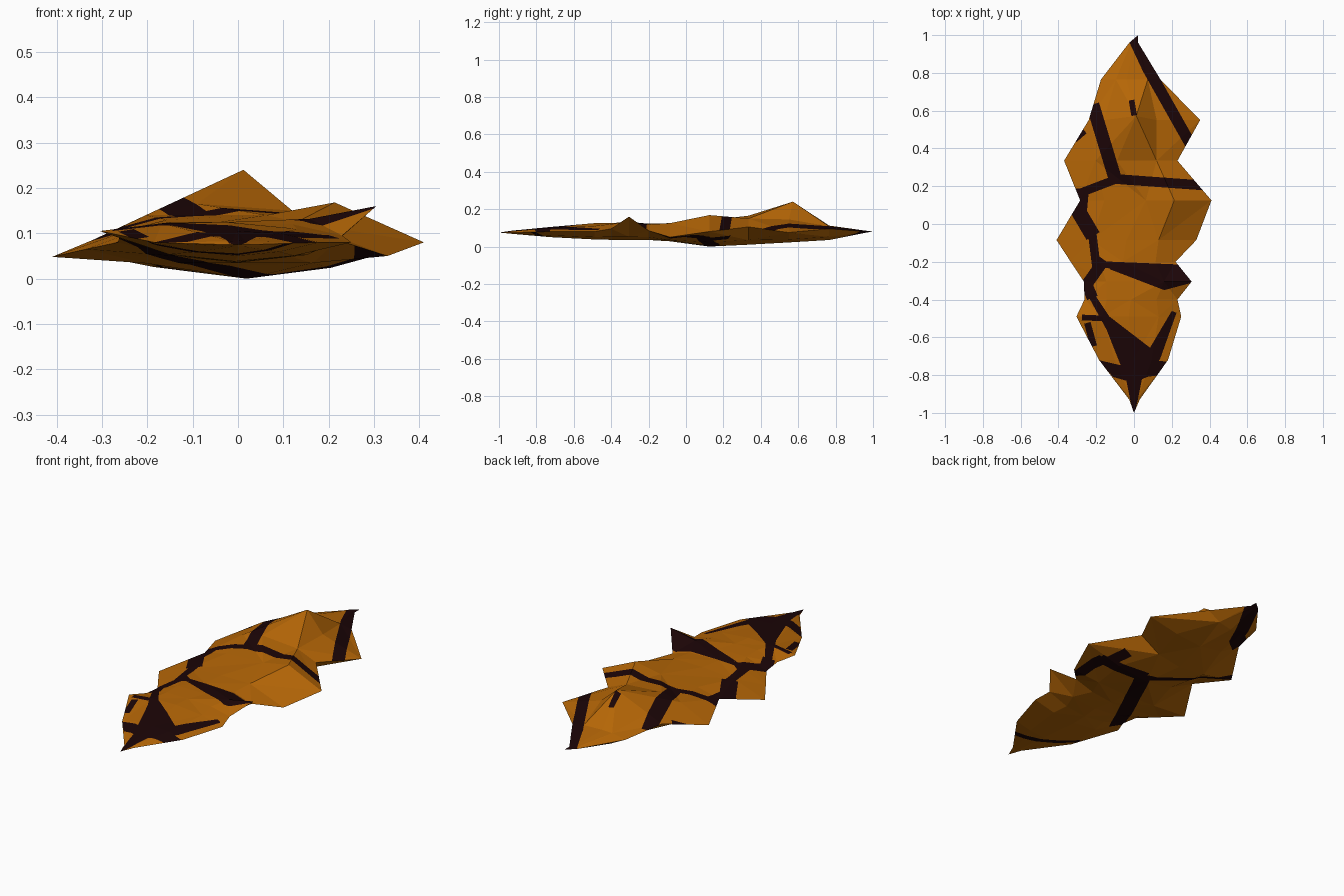
import bpy, bmesh
from mathutils import Vector

if "Cube" in bpy.data.objects:
    bpy.data.objects.remove(bpy.data.objects["Cube"])


def material(name, rgb):
    m = bpy.data.materials.new(name)
    m.diffuse_color = (*rgb, 1)
    m.use_nodes = True
    m.node_tree.nodes["Principled BSDF"].inputs["Base Color"].default_value = m.diffuse_color
    return m


# Cross sections: y, left x, left z, right x, right z, top z (left, middle, right), bottom z
SECTIONS = [
    (-.93, -.025, .075, .03, .075, .082, .085, .082, .068),
    (-.72, -.185, .080, .18, .080, .105, .105, .100, .050),
    (-.49, -.305, .105, .25, .080, .122, .125, .110, .038),
    (-.40, -.262, .090, .23, .095, .125, .125, .120, .036),
    (-.305, -.265, .080, .305, .16, .125, .125, .132, .036),
    (-.20, -.335, .065, .22, .085, .120, .122, .118, .035),
    (-.085, -.41, .048, .33, .050, .112, .125, .125, .028),
    (.125, -.285, .100, .41, .080, .130, .140, .168, .000),
    (.335, -.37, .062, .23, .105, .140, .165, .150, .010),
    (.55, -.24, .115, .35, .075, .150, .150, .145, .022),
    (.765, -.175, .095, .14, .095, .110, .112, .108, .035),
    (.96, -.025, .080, .022, .080, .085, .085, .085, .074),
]

# Dark veins on the top, as centre lines with a width
TOP_VEINS = [
    (.06, [(0, .98), (.075, .82), (.295, .43)]),
    (.07, [(-.215, .62), (-.10, .24)]),
    (.052, [(-.12, .24), (.36, .205)]),
    (.045, [(-.10, .235), (-.27, .17)]),
    (.08, [(-.28, .17), (-.29, .06), (-.225, -.05)]),
    (.045, [(-.225, -.02), (-.20, -.22)]),
    (.06, [(-.165, -.20), (-.25, -.32), (-.225, -.38)]),
    (.035, [(-.17, -.215), (.24, -.232)]),
    (.03, [(-.27, -.495), (-.16, -.50)]),
    (.035, [(-.245, -.53), (-.215, -.64)]),
    (.04, [(-.31, .455), (-.27, .49)]),
    (.03, [(.0, .58), (-.012, .65)]),
]
# Dark patches on the top
TOP_PATCHES = [
    [(-.14, -.235), (.25, -.225), (.31, -.31), (.16, -.35)],
    [(-.26, -.35), (-.20, -.385), (-.13, -.49), (-.145, -.56)],
    [(-.145, -.56), (-.13, -.49), (.085, -.655), (.12, -.79), (.02, -.83), (-.05, -.80)],
    [(.085, -.655), (.20, -.46), (.225, -.47), (.14, -.71), (.10, -.78)],
    [(-.19, -.72), (-.04, -.755), (.0, -.80), (-.04, -.83), (-.11, -.81)],
    [(.08, -.72), (.19, -.73), (.14, -.80), (.06, -.81)],
    [(-.05, -.78), (.05, -.78), (.02, -.93), (0, -1.01), (-.02, -.93)],
]
# Dark veins on the underside
BOTTOM_VEINS = [
    (.065, [(.29, -.16), (.285, .09)]),
    (.08, [(.285, .09), (.06, .143), (-.235, -.415)]),
    (.06, [(.265, .09), (.235, .22)]),
    (.035, [(.06, .143), (-.42, .385)]),
    (.08, [(.02, .98), (-.12, .68), (-.23, .57)]),
    (.035, [(.16, -.84), (-.19, -.67)]),
]


def strips(width, pts):
    """Quads along a centre line."""
    for a, b in zip(pts, pts[1:]):
        a, b = Vector(a), Vector(b)
        d = (b - a).normalized()
        n = Vector((-d.y, d.x)) * width / 2
        a, b = a - d * width * .2, b + d * width * .2
        yield [a - n, b - n, b + n, a + n]


def paint(bm, poly, side):
    """Cut a convex outline into the upper or lower faces and colour its inside."""
    poly = [Vector(p) for p in poly]
    area = sum(p.cross(q) for p, q in zip(poly, poly[1:] + poly[:1]))
    if area < 0:
        poly.reverse()
    lo = [min(p[i] for p in poly) for i in (0, 1)]
    hi = [max(p[i] for p in poly) for i in (0, 1)]
    bm.normal_update()
    faces = [f for f in bm.faces if f.normal.z * side > 0 and all(
        min(v.co[i] for v in f.verts) < hi[i] and max(v.co[i] for v in f.verts) > lo[i]
        for i in (0, 1))]
    for p, q in zip(poly, poly[1:] + poly[:1]):
        if not faces:
            return
        d = q - p
        co, no = Vector((p.x, p.y, 0)), Vector((-d.y, d.x, 0)).normalized()
        geom = set(faces)
        for f in faces:
            geom.update(f.verts)
            geom.update(f.edges)
        out = bmesh.ops.bisect_plane(bm, geom=list(geom), dist=1e-5, plane_co=co, plane_no=no)
        faces = [f for f in out["geom"] if isinstance(f, bmesh.types.BMFace)
                 and (f.calc_center_median() - co).dot(no) > 0]
    for f in faces:
        f.material_index = 1


bm = bmesh.new()

# Jagged slab body with a keeled underside, lofted through the sections
rings = []
for y, xl, zl, xr, zr, tl, tm, tr, b in SECTIONS:
    mid = (xl + xr) / 2
    zbr, zbl = (b + .3 * (min(z, .09) - b) for z in (zr, zl))
    ring = [(xl, zl), (xl * .55, tl), (mid, tm), (xr * .52, tr),
            (xr, zr), (xr * .5, zbr), (mid * .3, b), (xl * .5, zbl)]
    rings.append([bm.verts.new((x, y, z)) for x, z in ring])
n = 8
for k, (r, s) in enumerate(zip(rings, rings[1:])):
    for i in range(n):
        j = (i + 1) % n
        if (i + k) % 2:
            bm.faces.new((r[i], r[j], s[j]))
            bm.faces.new((r[i], s[j], s[i]))
        else:
            bm.faces.new((r[i], r[j], s[i]))
            bm.faces.new((r[j], s[j], s[i]))
for ring, tip in ((rings[0], (0, -1, .075)), (rings[-1], (.022, 1, .08))):
    t = bm.verts.new(tip)
    for i in range(n):
        bm.faces.new((ring[i], ring[(i + 1) % n], t))

# Sharp peak near the back
rings[9][2].co = (.012, .572, .24)
rings[9][1].co.x = -.16
rings[9][3].co.x = .12
rings[8][2].co.x = -.09
rings[10][2].co.x = -.04
# Ridge above the right corner
rings[6][3].co.x = .13

bmesh.ops.recalc_face_normals(bm, faces=bm.faces)

# Painted veins
for width, pts in TOP_VEINS:
    for quad in strips(width, pts):
        paint(bm, quad, 1)
for poly in TOP_PATCHES:
    paint(bm, poly, 1)
for width, pts in BOTTOM_VEINS:
    for quad in strips(width, pts):
        paint(bm, quad, -1)

mesh = bpy.data.meshes.new("rock_slab")
bm.to_mesh(mesh)
bm.free()
mesh.materials.append(material("amber orange", (.47, .135, .002)))
mesh.materials.append(material("dark brown", (.011, .0015, .002)))
slab = bpy.data.objects.new("rock_slab", mesh)
bpy.context.collection.objects.link(slab)
